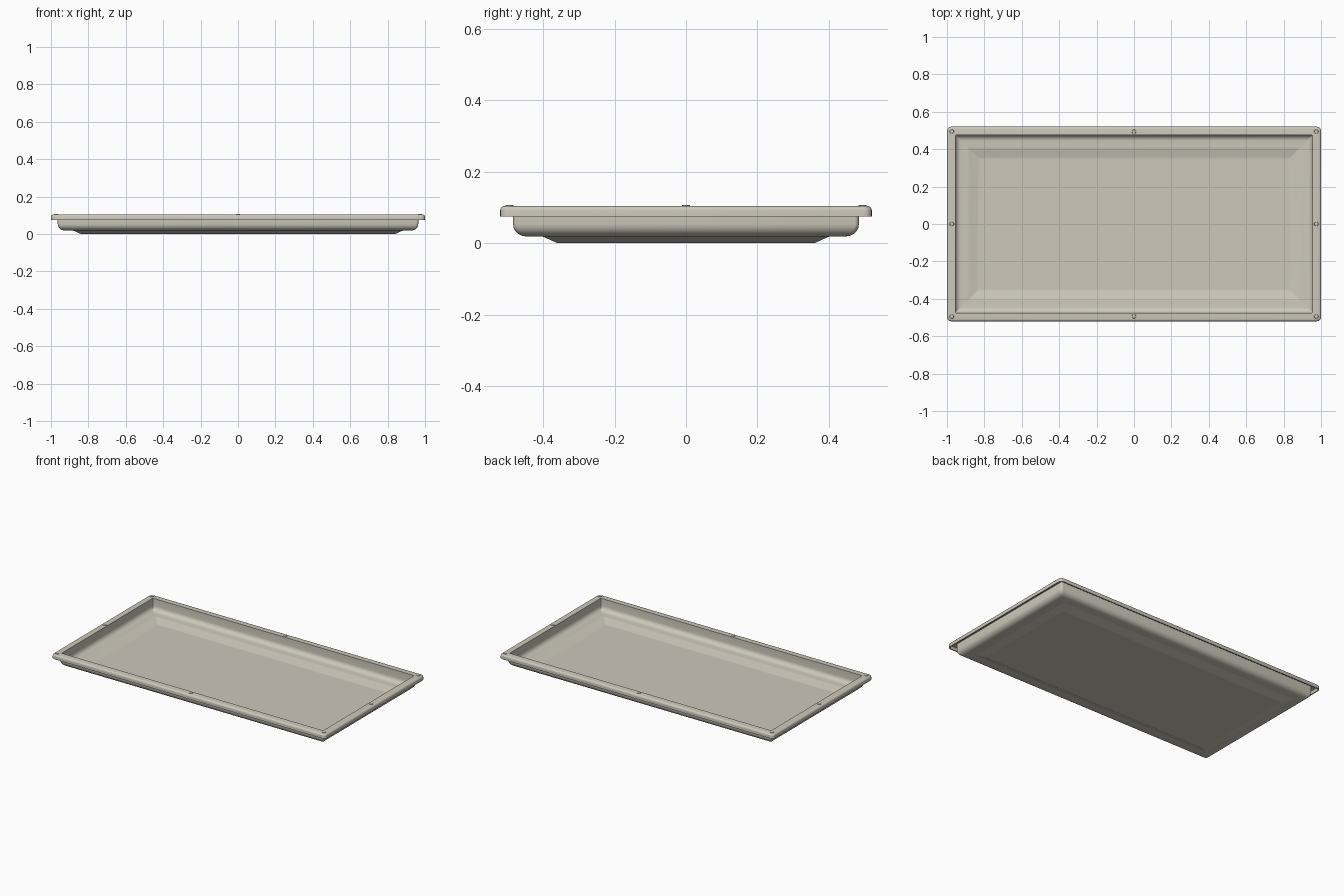
import bpy, bmesh, math

if "Cube" in bpy.data.objects:
    bpy.data.objects.remove(bpy.data.objects["Cube"])

HX, HY = 1.0, 0.52      # half size of the outer rim
SEG = 5                 # steps per rounded corner

mat = bpy.data.materials.new("warm_grey")
mat.diffuse_color = (0.61, 0.58, 0.50, 1)
mat.use_nodes = True
mat.node_tree.nodes["Principled BSDF"].inputs["Base Color"].default_value = mat.diffuse_color


def ring(bm, d, z, r):
    """Rounded rectangle inset by d from the rim's outer edge."""
    verts = []
    for i, (sx, sy) in enumerate([(1, 1), (-1, 1), (-1, -1), (1, -1)]):
        for k in range(SEG + 1):
            a = math.pi / 2 * (i + k / SEG)
            verts.append(bm.verts.new((sx * (HX - d - r) + r * math.cos(a),
                                       sy * (HY - d - r) + r * math.sin(a), z)))
    return verts


def finish(name, bm, angle):
    bmesh.ops.recalc_face_normals(bm, faces=bm.faces)
    me = bpy.data.meshes.new(name)
    bm.to_mesh(me)
    bm.free()
    me.materials.append(mat)
    ob = bpy.data.objects.new(name, me)
    bpy.context.collection.objects.link(ob)
    bpy.context.view_layer.objects.active = ob
    ob.select_set(True)
    bpy.ops.object.shade_smooth_by_angle(angle=math.radians(angle))
    ob.select_set(False)


def arc(d, z, rad, a0, a1, r, n=5):
    """Profile points along an arc in the (inset, height) plane."""
    pts = []
    for k in range(n + 1):
        a = math.radians(a0 + (a1 - a0) * k / n)
        pts.append((d + rad * math.cos(a), z + rad * math.sin(a), r))
    return pts


# sheet profile (inset, height, corner radius): floor, wall, rolled rim, underside
profile = [(0.175, 0.008, 0.004), (0.16, 0.008, 0.004),
           (0.12, 0.026, 0.004), (0.105, 0.027, 0.004)]
profile += arc(0.075, 0.057, 0.03, 270, 180, 0.004)       # inner wall foot
profile += [(0.045, 0.104, 0.004)]                        # inner wall top edge
profile += arc(0.012, 0.092, 0.012, 90, 180, 0.022)       # rounded rim edge
profile += [(0.0, 0.075, 0.022), (0.007, 0.075, 0.016),   # hanging lip
            (0.007, 0.096, 0.016), (0.036, 0.096, 0.012)]  # hollow below rim
profile += arc(0.071, 0.054, 0.035, 180, 270, 0.012)      # outer wall foot
profile += [(0.105, 0.019, 0.008), (0.12, 0.018, 0.008),
            (0.16, 0.0, 0.008), (0.175, 0.0, 0.008)]      # sunken base

# tray
bm = bmesh.new()
rings = [ring(bm, *p) for p in profile]
for a, b in zip(rings, rings[1:]):
    n = len(a)
    for i in range(n):
        j = (i + 1) % n
        bm.faces.new((a[i], a[j], b[j], b[i]))
bm.faces.new(rings[0])
bm.faces.new(rings[-1])
finish("tray", bm, 35)

# small round pads on top of the rim: corners and side midpoints
bm = bmesh.new()
for x in (-0.974, 0, 0.974):
    for y in (-0.494, 0, 0.494):
        if x or y:
            res = bmesh.ops.create_cone(bm, cap_ends=True, segments=16,
                                        radius1=0.012, radius2=0.010, depth=0.004)
            bmesh.ops.translate(bm, verts=res["verts"], vec=(x, y, 0.105))
finish("rim_pads", bm, 40)
